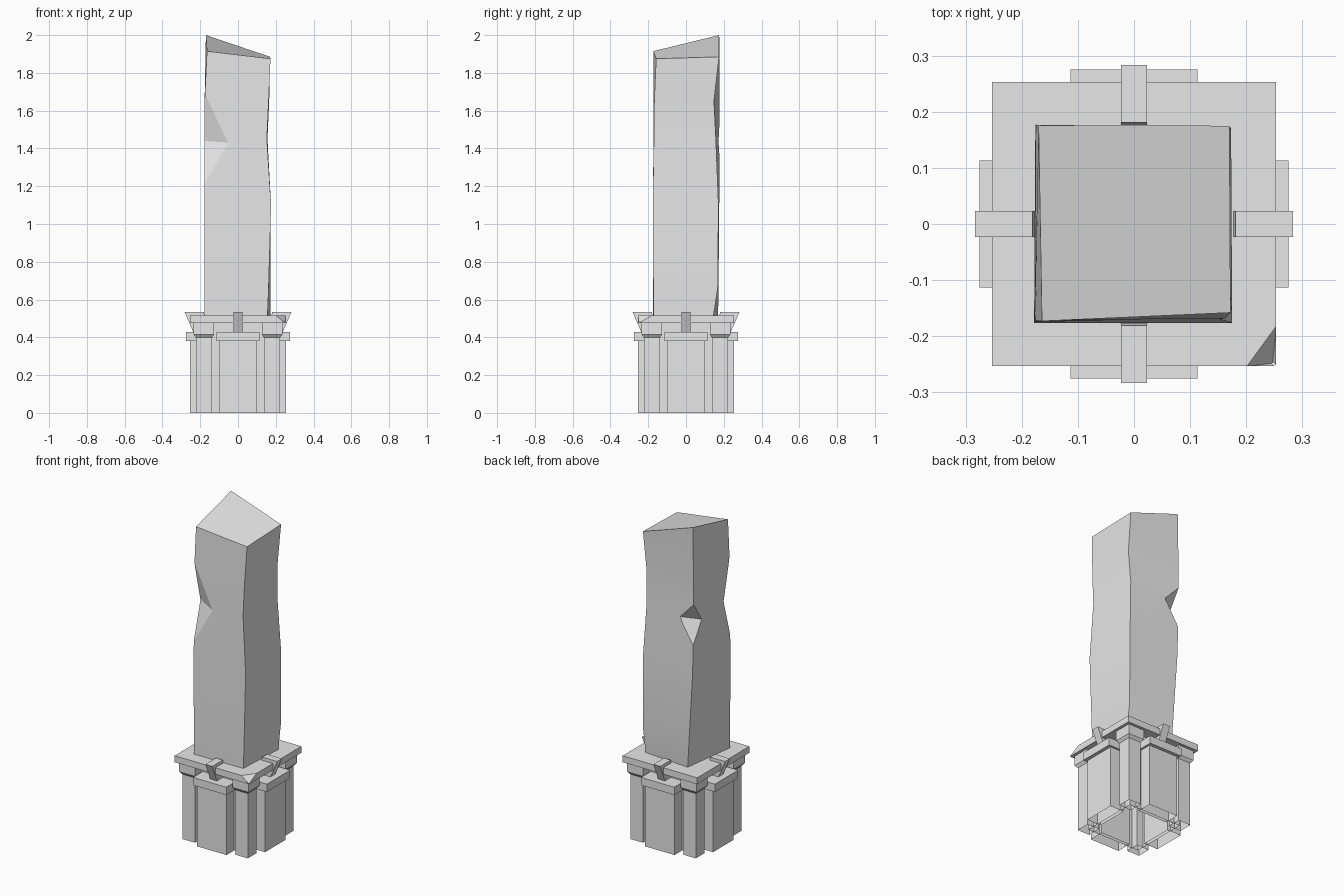
import bpy, bmesh, math
from mathutils import Matrix, Vector

if "Cube" in bpy.data.objects:
    bpy.data.objects.remove(bpy.data.objects["Cube"], do_unlink=True)

stone = bpy.data.materials.new("grey_stone")
stone.use_nodes = True
stone.diffuse_color = (0.8, 0.8, 0.8, 1)
stone.node_tree.nodes["Principled BSDF"].inputs["Base Color"].default_value = (0.8, 0.8, 0.8, 1)


def finish(bm, name):
    mesh = bpy.data.meshes.new(name)
    bm.to_mesh(mesh)
    bm.free()
    mesh.materials.append(stone)
    obj = bpy.data.objects.new(name, mesh)
    bpy.context.collection.objects.link(obj)
    return obj


def loft(name, rings, turn=0, open_bottom=False):
    """Skin rings of points, listed bottom to top and counter-clockwise."""
    bm = bmesh.new()
    spin = Matrix.Rotation(math.radians(turn), 3, "Z")
    loops = [[bm.verts.new(spin @ Vector(p)) for p in ring] for ring in rings]
    for low, high in zip(loops, loops[1:]):
        for i in range(len(low)):
            j = (i + 1) % len(low)
            bm.faces.new((low[i], low[j], high[j], high[i]))
    bm.faces.new(loops[-1])
    if not open_bottom:
        bm.faces.new(loops[0][::-1])
    return finish(bm, name)


def rect(x0, x1, y0, y1, z):
    return [(x0, y0, z), (x1, y0, z), (x1, y1, z), (x0, y1, z)]


def box(name, x0, x1, y0, y1, z0, z1, turn=0, open_bottom=False):
    return loft(name, [rect(x0, x1, y0, y1, z0), rect(x0, x1, y0, y1, z1)], turn, open_bottom)


def chip(target, points):
    """Knock a faceted chip, the hull of the points, out of a part."""
    bm = bmesh.new()
    for p in points:
        bm.verts.new(p)
    bmesh.ops.convex_hull(bm, input=bm.verts)
    bmesh.ops.recalc_face_normals(bm, faces=bm.faces)
    cutter = finish(bm, "chip_cutter")
    cutter.hide_render = True
    mod = target.modifiers.new("chip", "BOOLEAN")
    mod.operation = "DIFFERENCE"
    mod.solver = "EXACT"
    mod.object = cutter
    bpy.context.view_layer.objects.active = target
    bpy.ops.object.modifier_apply(modifier=mod.name)
    bpy.data.objects.remove(cutter, do_unlink=True)


# Pedestal core and top slab
box("pedestal_core", -0.18, 0.18, -0.18, 0.18, 0, 0.48, open_bottom=True)
slab = box("top_slab", -0.253, 0.253, -0.253, 0.253, 0.475, 0.515)
chip(slab, [(0.254, -0.18, 0.516), (0.2, -0.254, 0.516),
            (0.247, -0.248, 0.474), (0.3, -0.3, 0.47), (0.3, -0.3, 0.55)])

# Parts repeated on each side and corner
for k, side in enumerate(("front", "left", "back", "right")):
    turn = 90 * k
    box(side + "_panel", -0.1, 0.1, -0.254, -0.16, 0, 0.39, turn, True)
    box(side + "_panel_cap", -0.113, 0.113, -0.275, -0.16, 0.38, 0.428, turn)
    loft(side + "_bracket", [rect(-0.0235, 0.0235, -0.237, -0.16, 0.428),
                             rect(-0.0235, 0.0235, -0.283, -0.181, 0.535)], turn)
    box(side + "_corner_post", 0.138, 0.222, -0.222, -0.138, 0, 0.41, turn, True)
    loft(side + "_post_cap", [rect(0.138, 0.222, -0.222, -0.138, 0.398),
                              rect(0.126, 0.235, -0.235, -0.126, 0.415),
                              rect(0.126, 0.235, -0.235, -0.126, 0.476)], turn)

# Rough stone shaft: corners in order front -x, front +x, back +x, back -x
shaft = loft("stone_shaft", [
    [(-0.176, -0.174, 0.51), (0.156, -0.171, 0.51), (0.172, 0.145, 0.51), (-0.13, 0.17, 0.51)],
    [(-0.177, -0.176, 0.66), (0.162, -0.173, 0.66), (0.173, 0.168, 0.66), (-0.14, 0.172, 0.66)],
    [(-0.178, -0.176, 1.1), (0.175, -0.176, 1.1), (0.173, 0.172, 1.1), (-0.168, 0.176, 1.1)],
    [(-0.178, -0.172, 1.45), (0.153, -0.17, 1.45), (0.156, 0.158, 1.45), (-0.176, 0.177, 1.45)],
    [(-0.177, -0.172, 1.65), (0.162, -0.168, 1.65), (0.165, 0.148, 1.65), (-0.175, 0.177, 1.65)],
    [(-0.164, -0.173, 1.915), (0.172, -0.158, 1.875), (0.17, 0.175, 1.885), (-0.17, 0.176, 2.0)],
])
chip(shaft, [(-0.179, -0.177, 1.2), (-0.179, -0.177, 1.72), (-0.045, -0.175, 1.43),
             (-0.18, -0.11, 1.44), (-0.25, -0.25, 1.45)])
chip(shaft, [(-0.175, 0.178, 1.27), (-0.176, 0.178, 1.53), (-0.07, 0.18, 1.43),
             (-0.178, 0.1, 1.41), (-0.25, 0.25, 1.42)])
bpy.ops.object.select_all(action="DESELECT")
shaft.select_set(True)
bpy.context.view_layer.objects.active = shaft
bpy.ops.object.shade_smooth_by_angle(angle=math.radians(20))
